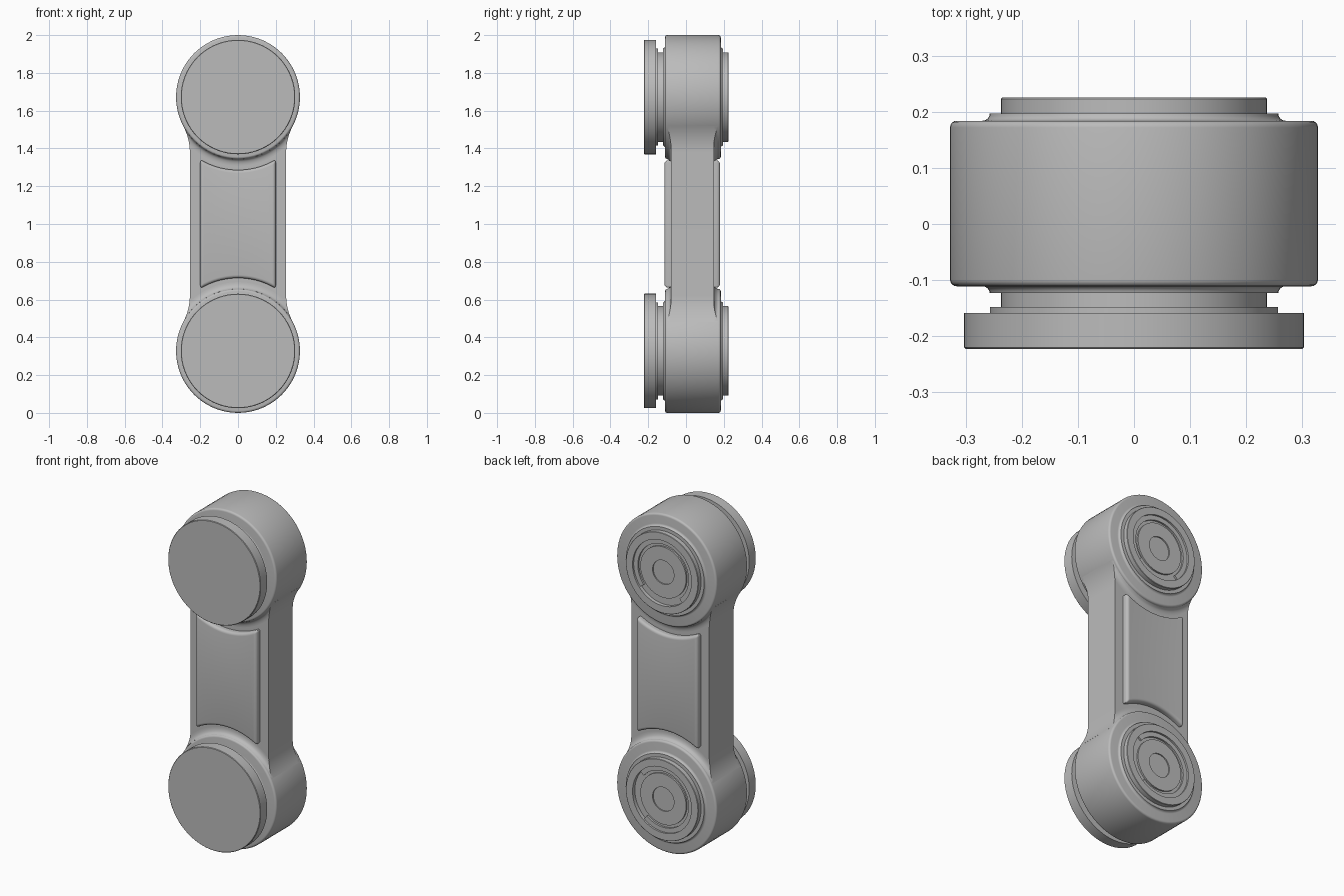
import bpy, bmesh
from math import sin, cos, pi, sqrt, atan2, radians

if "Cube" in bpy.data.objects:
    bpy.data.objects.remove(bpy.data.objects["Cube"])

grey = bpy.data.materials.new("plain_grey")
grey.use_nodes = True
colour = (0.5, 0.5, 0.5, 1)
grey.diffuse_color = colour
grey.node_tree.nodes["Principled BSDF"].inputs["Base Color"].default_value = colour

R = 0.328                        # boss radius
ENDS = {"upper": 2 - R, "lower": R}
FRONT, BACK = -0.08, 0.147       # faces of the beam
HALF = 0.255                     # half width of the beam
BLEND = 0.3                      # radius of the curve from beam side to boss
BX = HALF + BLEND                # centre of that curve, seen from the boss
BD = sqrt((R + BLEND) ** 2 - BX ** 2)
parts = []


def finish(name, bm, recalc=True):
    if recalc:
        bmesh.ops.remove_doubles(bm, verts=bm.verts, dist=1e-5)
        bmesh.ops.recalc_face_normals(bm, faces=bm.faces)
    mesh = bpy.data.meshes.new(name)
    bm.to_mesh(mesh)
    bm.free()
    mesh.materials.append(grey)
    ob = bpy.data.objects.new(name, mesh)
    bpy.context.collection.objects.link(ob)
    parts.append(ob)
    return ob


def grid(bm, rows):
    """Skin a list of equally long rows of points."""
    rows = [[bm.verts.new(p) for p in row] for row in rows]
    return [bm.faces.new((a[i], a[i + 1], b[i + 1], b[i]))
            for a, b in zip(rows, rows[1:]) for i in range(len(a) - 1)]


def revolve(name, profile, zc, start=0.0, sweep=2 * pi, n=72):
    """Turn (radius, y) points about an axis along y."""
    bm = bmesh.new()
    rows = []
    for k in range(n + 1):
        a = start + sweep * k / n
        rows.append([(r * cos(a), y, zc + r * sin(a)) for r, y in profile])
    grid(bm, rows)
    if sweep < 6:                # close the ends of a partial ring
        for row in (rows[0], rows[-1]):
            bm.faces.new([bm.verts.new(p) for p in row[:-1]])
    return finish(name, bm)


def prism(bm, outline, y0, y1):
    """Extrude an (x, z) outline along y."""
    face = bm.faces.new([bm.verts.new((x, y0, z)) for x, z in outline])
    new = bmesh.ops.extrude_face_region(bm, geom=[face])["geom"]
    for v in new:
        if isinstance(v, bmesh.types.BMVert):
            v.co.y = y1
    bmesh.ops.recalc_face_normals(bm, faces=bm.faces)


def arc(cr, cy, r, a0, a1, n=4):
    """Quarter-round points for a profile, angles in degrees."""
    return [(cr + r * cos(radians(a0 + (a1 - a0) * i / n)),
             cy + r * sin(radians(a0 + (a1 - a0) * i / n))) for i in range(n + 1)]


# Beam with sides that flare tangentially into the bosses
touch = atan2(BD, BX)
quarter = []
for i in range(13):
    a = pi + touch * i / 12
    quarter.append((BX + BLEND * cos(a), ENDS["upper"] - BD - BLEND * sin(a)))
right = [(x, 2 - z) for x, z in reversed(quarter)] + quarter
bm = bmesh.new()
prism(bm, right + [(0, ENDS["upper"])] + [(-x, z) for x, z in reversed(right)]
      + [(0, ENDS["lower"])], FRONT, BACK)
finish("beam", bm)


# Fillets where the bosses rise from the beam faces
def side_limit(a):
    """Distance from the boss axis to the beam side, angle from the beam axis."""
    a = abs(a)
    if a < atan2(HALF, BD):
        return HALF / max(sin(a), 1e-3)
    along = BX * sin(a) + BD * cos(a)
    return along - sqrt(max(along ** 2 - BX ** 2 - BD ** 2 + BLEND ** 2, 0))


WIDE, TALL = 0.036, 0.021
spread = atan2(BX, BD)
bm = bmesh.new()
for zc, way in ((ENDS["upper"], -1), (ENDS["lower"], 1)):
    for y, out in ((FRONT, -1), (BACK, 1)):
        rows = []
        for k in range(49):
            a = spread * (k / 24 - 1)
            edge = min(R + WIDE, max(side_limit(a), R))
            row = []
            for i in range(7):
                r = R + (edge - R) * i / 6
                t = (R + WIDE - r) / WIDE
                h = TALL * (1 - sqrt(max(1 - t * t, 0)))
                row.append((r * sin(a), y + out * h, zc + way * r * cos(a)))
            row.append((row[-1][0], y, row[-1][2]))
            rows.append(row)
        faces = grid(bm, rows)
        middle = faces[len(faces) // 2]
        middle.normal_update()
        if middle.normal.y * out < 0:
            bmesh.ops.reverse_faces(bm, faces=faces)
bmesh.ops.remove_doubles(bm, verts=bm.verts, dist=1e-6)
finish("boss_fillets", bm, recalc=False)

# Joint at each end
CLIP_START = {"upper": -40, "lower": 40}
for end, zc in ENDS.items():
    # boss with rounded rims and a small curved step on both faces
    b, f, k = 0.012, -0.111, 0.184
    revolve(end + "_boss",
            [(0, -0.123), (0.257, -0.123)]
            + arc(0.270, -0.124, 0.013, 180, 90)[1:]
            + arc(R - b, f + b, b, -90, 0)
            + arc(R - b, k - b, b, 0, 90)
            + arc(0.270, 0.197, 0.013, -90, -180)
            + [(0, 0.197)], zc)
    # front cap on a stepped neck
    revolve(end + "_front_neck",
            [(0, -0.12), (0.237, -0.12), (0.237, -0.148),
             (0.257, -0.148), (0.257, -0.161), (0, -0.161)], zc)
    revolve(end + "_front_cap",
            [(0, -0.159), (0.303, -0.159), (0.303, -0.220),
             (0.300, -0.223), (0, -0.223)], zc)
    # back collar with a recess, an inner hub and a centre dimple
    revolve(end + "_back_collar",
            [(0, 0.19), (0.237, 0.19), (0.237, 0.223), (0.235, 0.225),
             (0.193, 0.225), (0.193, 0.203), (0.150, 0.203), (0.150, 0.213),
             (0.070, 0.213), (0.070, 0.206), (0, 0.206)], zc)
    # open retaining ring lying in the recess
    revolve(end + "_retaining_ring",
            [(0.166, 0.202), (0.194, 0.202), (0.194, 0.214),
             (0.166, 0.214), (0.166, 0.202)], zc,
            radians(CLIP_START[end]), radians(270), 54)

# Raised panels with ends hollowed around the bosses
top = []
for i in range(17):
    x = 0.2 - 0.4 * i / 16
    top.append((x, ENDS["upper"] - sqrt(0.386 ** 2 - x * x)))
outline = top + [(x, 2 - z) for x, z in reversed(top)]
for name, y0, y1 in (("front_panel", FRONT, -0.115), ("back_panel", BACK, 0.181)):
    bm = bmesh.new()
    prism(bm, outline, y0, y1)
    edges = [e for e in bm.edges if e.calc_face_angle() > 0.6
             and any(abs(v.co.y - y0) > 0.01 for v in e.verts)]
    bmesh.ops.bevel(bm, geom=edges, offset=0.018, segments=4,
                    profile=0.5, affect='EDGES', clamp_overlap=True)
    finish(name, bm)

# Smooth shading with sharp edges kept
bpy.ops.object.select_all(action='DESELECT')
for ob in parts:
    ob.select_set(True)
bpy.context.view_layer.objects.active = parts[0]
bpy.ops.object.shade_smooth_by_angle(angle=radians(30))
